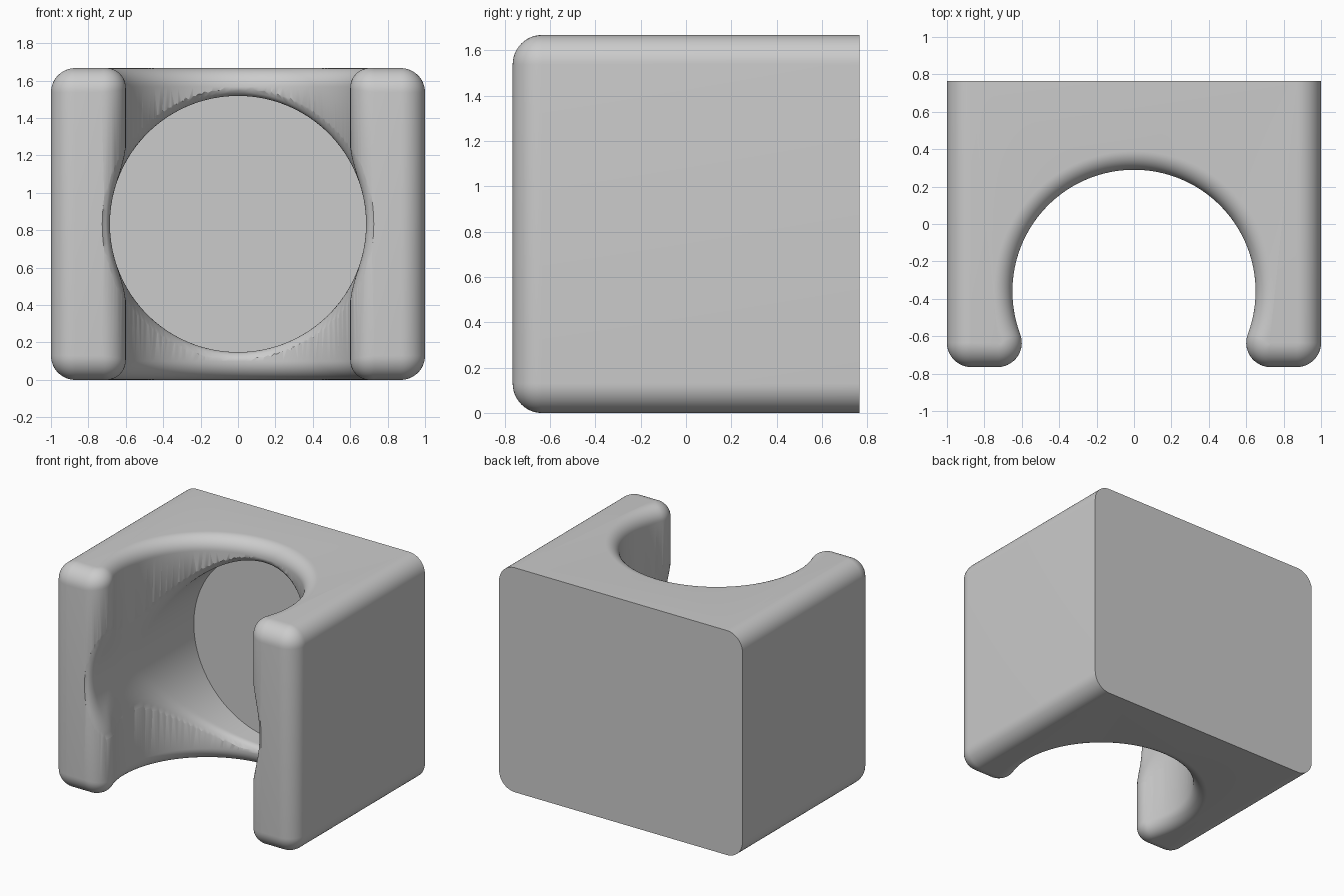
import bpy, bmesh
from math import sin, cos, pi, hypot, sqrt, atan2

if "Cube" in bpy.data.objects:
    bpy.data.objects.remove(bpy.data.objects["Cube"])

HALF_X, HALF_Y, HEIGHT = 1.0, 0.765, 1.667
EDGE, LIP = 0.13, 0.10              # outer edge and channel lip rounding
CHANNEL_R, CHANNEL_Y = 0.65, -0.36  # upright channel
BORE_R, BORE_END, SOFT = 0.685, 0.46, 0.05  # blind bore and its blend
TIP_Y = EDGE - HALF_Y               # centre of the rounded post tip
TIP_X = sqrt((CHANNEL_R + EDGE) ** 2 - (TIP_Y - CHANNEL_Y) ** 2)


def add_object(name, bm):
    bmesh.ops.remove_doubles(bm, verts=bm.verts, dist=1e-5)
    bmesh.ops.recalc_face_normals(bm, faces=bm.faces)
    mesh = bpy.data.meshes.new(name)
    bm.to_mesh(mesh)
    bm.free()
    obj = bpy.data.objects.new(name, mesh)
    bpy.context.collection.objects.link(obj)
    return obj


def loft(name, rings):
    """Skin closed rings of equal length and cap both ends."""
    bm = bmesh.new()
    rows = [[bm.verts.new(p) for p in ring] for ring in rings]
    n = len(rows[0])
    for a, b in zip(rows, rows[1:]):
        for i in range(n):
            j = (i + 1) % n
            bm.faces.new((a[i], a[j], b[j], b[i]))
    bm.faces.new(rows[0])
    bm.faces.new(rows[-1])
    return add_object(name, bm)


def arc(cx, cy, r, a0, a1, steps, side, ease0, ease1):
    """Points as x, y, outward normal, rounding radius."""
    out = []
    for i in range(steps + 1):
        t = i / steps
        a = a0 + (a1 - a0) * t
        out.append((cx + r * cos(a), cy + r * sin(a),
                    side * cos(a), side * sin(a), ease0 + (ease1 - ease0) * t))
    return out


# Plan outline of the right half, from the back corner to the channel middle
touch = atan2(TIP_Y - CHANNEL_Y, TIP_X)
half = [(HALF_X, HALF_Y, 1, 0, EDGE)]
half += arc(HALF_X - EDGE, TIP_Y, EDGE, 0, -pi / 2, 12, 1, EDGE, EDGE)
half += arc(TIP_X, TIP_Y, EDGE, -pi / 2, touch - pi, 14, 1, EDGE, LIP)
half += arc(0, CHANNEL_Y, CHANNEL_R, touch, pi / 2, 56, -1, LIP, LIP)[1:]
outline = half + [(-x, y, -nx, ny, r) for x, y, nx, ny, r in half[-2::-1]]


def block_ring(turn, top):
    ring = []
    for x, y, nx, ny, r in outline:
        inset, drop = r * (1 - cos(turn)), r * (1 - sin(turn))
        ring.append((x - nx * inset, y - ny * inset, HEIGHT - drop if top else drop))
    return ring


STEPS = 12
turns = [pi / 2 * i / STEPS for i in range(STEPS + 1)]
block = loft("channel_block", [block_ring(t, False) for t in reversed(turns)]
             + [block_ring(t, True) for t in turns])


# Blind bore cutter, flared where it meets the channel and the post tips
def wall_distance(x, y):
    x = abs(x)
    if x < TIP_X and TIP_X * (y - CHANNEL_Y) < (TIP_Y - CHANNEL_Y) * x:
        return hypot(x - TIP_X, y - TIP_Y) - EDGE
    return max(-HALF_Y - y, CHANNEL_R - hypot(x, y - CHANNEL_Y))


def bore_radius(a, y):
    lo, hi = BORE_R, BORE_R + SOFT * 0.95
    for _ in range(16):
        mid = (lo + hi) / 2
        u = max(wall_distance(mid * cos(a), y) + SOFT, 0)
        v = max(BORE_R - mid + SOFT, 0)
        if hypot(u, v) > SOFT:
            lo = mid
        else:
            hi = mid
    return hi if hi - BORE_R > 1e-4 else BORE_R


def bore_ring(y):
    ring = []
    for i in range(128):
        a = 2 * pi * i / 128
        r = bore_radius(a, y)
        ring.append((r * cos(a), y, HEIGHT / 2 + r * sin(a)))
    return ring


ROWS = 140
START = -0.9
cutter = loft("bore_cutter", [bore_ring(START + (BORE_END - START) * i / ROWS)
                              for i in range(ROWS + 1)])
cutter.hide_render = True

# Cut the bore, then drop the helper
bpy.context.view_layer.objects.active = block
block.select_set(True)
cut = block.modifiers.new("bore", 'BOOLEAN')
cut.operation = 'DIFFERENCE'
cut.solver = 'EXACT'
cut.object = cutter
bpy.ops.object.modifier_apply(modifier=cut.name)
bpy.data.objects.remove(cutter)

# Single grey finish
grey = bpy.data.materials.new("plain_grey")
grey.use_nodes = True
colour = (0.6, 0.6, 0.6, 1)
grey.diffuse_color = colour
grey.node_tree.nodes["Principled BSDF"].inputs["Base Color"].default_value = colour
block.data.materials.clear()
block.data.materials.append(grey)
bpy.ops.object.shade_smooth_by_angle(angle=pi / 6)
